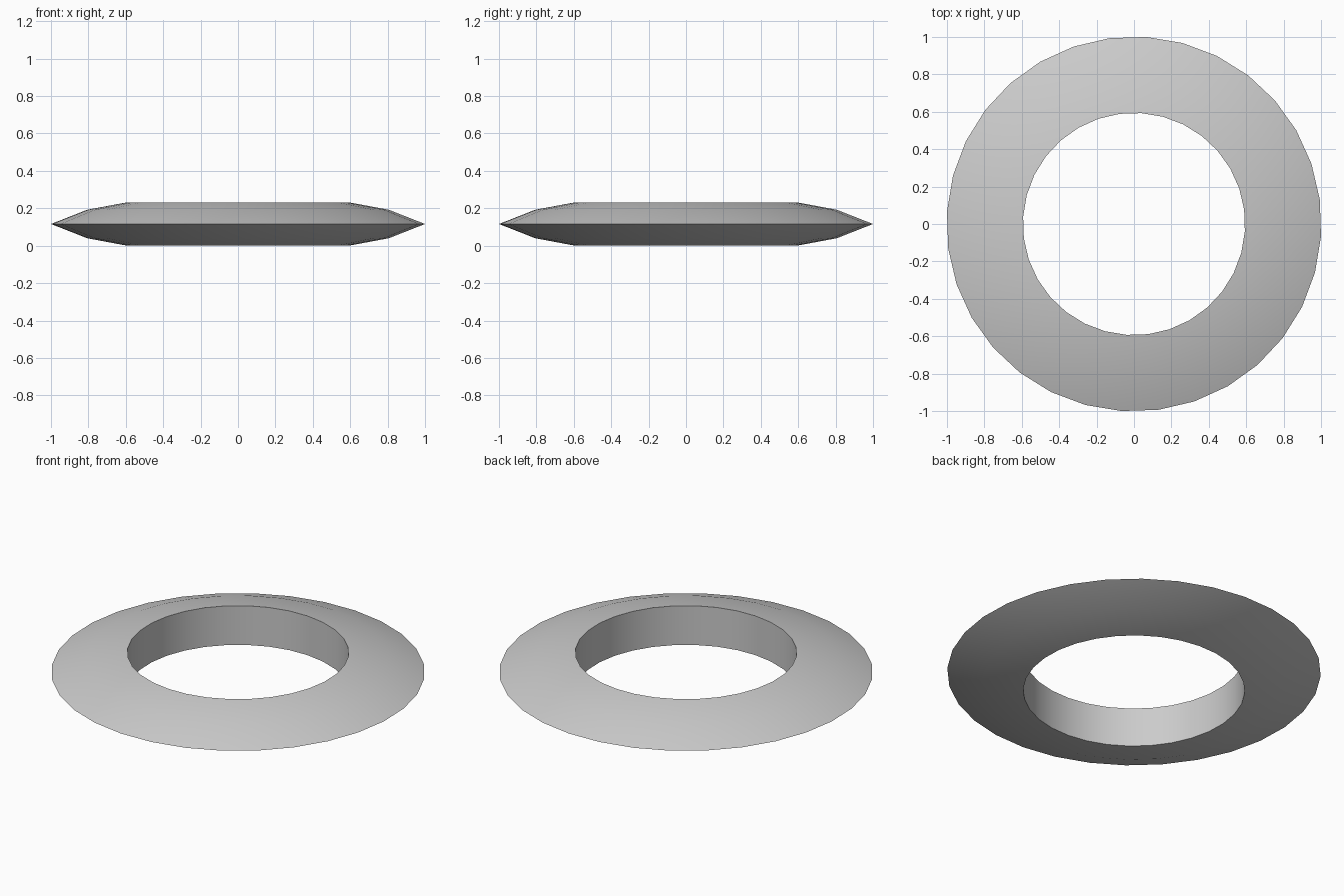
import bpy, bmesh, math
from mathutils import Matrix

if "Cube" in bpy.data.objects:
    bpy.data.objects.remove(bpy.data.objects["Cube"])

SEGMENTS = 32
HALF = 0.116  # half of the ring thickness

# Upper half of the lens-shaped section: outer edge, bevel, inner rim
upper = [(1.002, 0.0), (0.808, 0.076), (0.594, HALF)]
lower = [(r, -z) for r, z in reversed(upper[1:])]
section = upper + lower

bm = bmesh.new()
rings = []
for i in range(SEGMENTS):
    a = math.radians(7.5) + i * math.tau / SEGMENTS
    rings.append([bm.verts.new((r * math.cos(a), r * math.sin(a), z + HALF))
                  for r, z in section])

# Skin the section around the axis
n = len(section)
for i in range(SEGMENTS):
    cur, nxt = rings[i], rings[(i + 1) % SEGMENTS]
    for j in range(n):
        k = (j + 1) % n
        bm.faces.new((cur[j], nxt[j], nxt[k], cur[k]))
bmesh.ops.recalc_face_normals(bm, faces=bm.faces)

mesh = bpy.data.meshes.new("throwing_ring")
bm.to_mesh(mesh)
bm.free()
ring = bpy.data.objects.new("throwing_ring", mesh)
bpy.context.collection.objects.link(ring)

# Smooth surfaces with crisp outer and inner rims
bpy.context.view_layer.objects.active = ring
ring.select_set(True)
bpy.ops.object.shade_smooth_by_angle(angle=math.radians(30))
